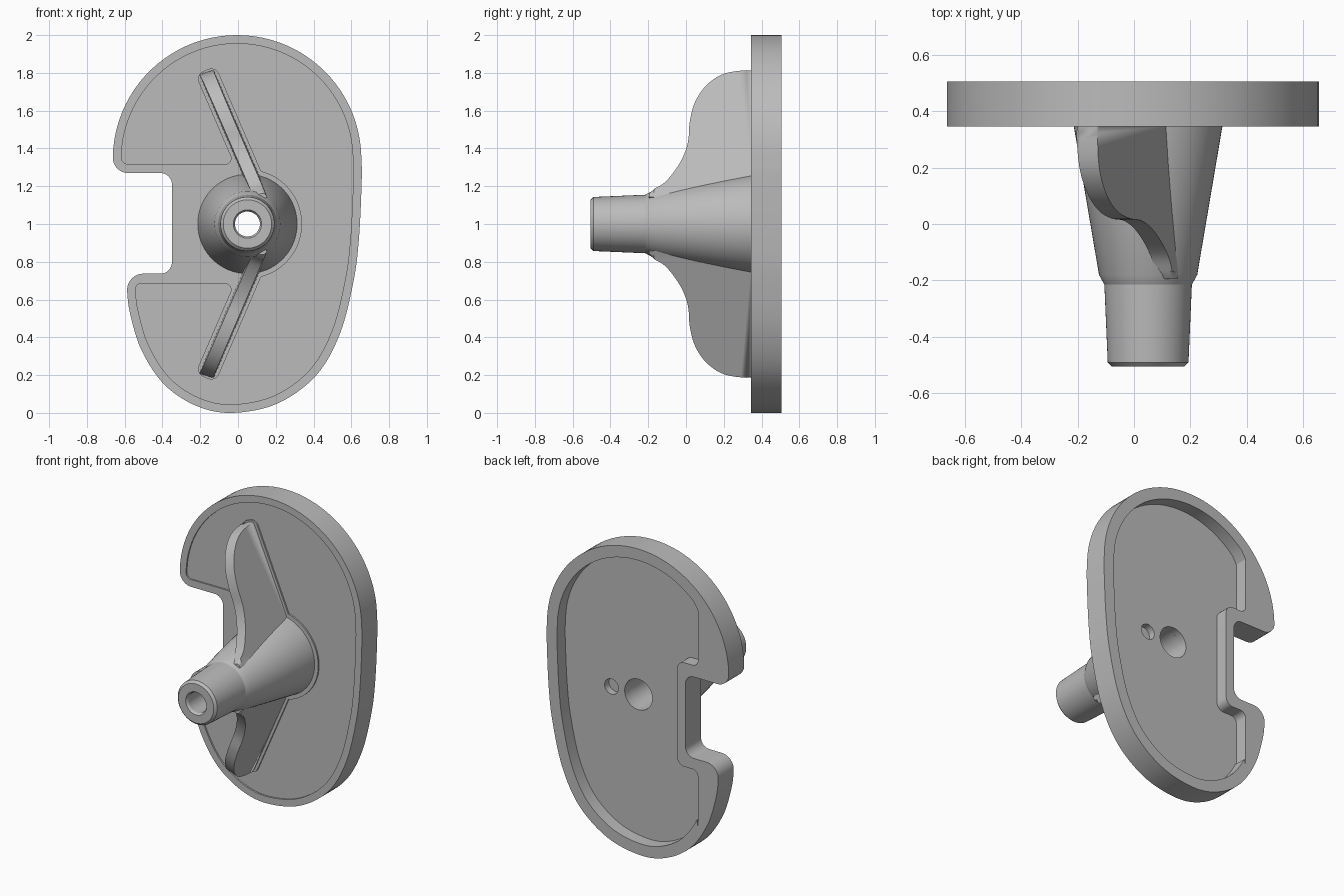
import bpy, bmesh, math
from mathutils import Vector

if "Cube" in bpy.data.objects:
    bpy.data.objects.remove(bpy.data.objects["Cube"])

HUB_X, HUB_Z = 0.05, 1.0
grey = bpy.data.materials.new("cast_grey")
grey.diffuse_color = (0.5, 0.5, 0.5, 1)
grey.use_nodes = True
grey.node_tree.nodes["Principled BSDF"].inputs["Base Color"].default_value = grey.diffuse_color


def finish(name, bm):
    """Turn a bmesh into a named grey object."""
    bmesh.ops.remove_doubles(bm, verts=bm.verts, dist=1e-5)
    bmesh.ops.recalc_face_normals(bm, faces=bm.faces)
    me = bpy.data.meshes.new(name)
    bm.to_mesh(me)
    bm.free()
    me.materials.append(grey)
    ob = bpy.data.objects.new(name, me)
    bpy.context.collection.objects.link(ob)
    return ob


def prism(name, pts, y0, y1):
    """Extrude an (x, z) outline along y."""
    bm = bmesh.new()
    a = [bm.verts.new((p[0], y0, p[1])) for p in pts]
    b = [bm.verts.new((p[0], y1, p[1])) for p in pts]
    bm.faces.new(a)
    bm.faces.new(b[::-1])
    for i in range(len(a)):
        j = (i + 1) % len(a)
        bm.faces.new((a[i], a[j], b[j], b[i]))
    return finish(name, bm)


def rounded(pts, steps=8):
    """Round each (x, z, r) corner; points without r stay as they are."""
    out = []
    for i, p in enumerate(pts):
        c = Vector(p[:2])
        if len(p) < 3:
            out.append(c)
            continue
        u = (Vector(pts[i - 1][:2]) - c).normalized()
        v = (Vector(pts[(i + 1) % len(pts)][:2]) - c).normalized()
        half = u.angle(v) / 2
        t = p[2] / math.tan(half)
        mid = c + (u + v).normalized() * p[2] / math.sin(half)
        a, b = c + u * t - mid, c + v * t - mid
        for k in range(steps + 1):
            d = a.lerp(b, k / steps).normalized() * p[2]
            out.append(mid + d)
    return out


def catmull(pts, steps=8):
    out = []
    q = [Vector(p) for p in pts]
    for i in range(1, len(q) - 2):
        a, b, c, d = q[i - 1:i + 3]
        for k in range(steps):
            t = k / steps
            out.append(0.5 * (2 * b + (c - a) * t + (2 * a - 5 * b + 4 * c - d) * t * t
                              + (3 * b - a - 3 * c + d) * t ** 3))
    return out + [q[-2]]


def inset(path, d):
    out = []
    for i, p in enumerate(path):
        t = (path[min(i + 1, len(path) - 1)] - path[max(i - 1, 0)]).normalized()
        out.append(p + Vector((t.y, -t.x)) * d)
    return out


def circle(x, z, r, n=48):
    return [(x + r * math.cos(2 * math.pi * k / n), z + r * math.sin(2 * math.pi * k / n))
            for k in range(n)]


def cut(ob, cutter):
    m = ob.modifiers.new("cut", 'BOOLEAN')
    m.object, m.operation, m.solver = cutter, 'DIFFERENCE', 'EXACT'
    bpy.context.view_layer.objects.active = ob
    bpy.ops.object.modifier_apply(modifier=m.name)
    bpy.data.objects.remove(cutter)


def smooth(ob, angle=30):
    bpy.ops.object.select_all(action='DESELECT')
    ob.select_set(True)
    bpy.context.view_layer.objects.active = ob
    bpy.ops.object.shade_smooth_by_angle(angle=math.radians(angle))


# Curved edge of the plate, clockwise from the upper lobe to the lower lobe
arc = [Vector((-0.005 + 0.658 * math.cos(math.radians(a)), 1.342 + 0.658 * math.sin(math.radians(a))))
       for a in range(178, 0, -4)]
lower = catmull([(0.63, 1.55), (0.653, 1.345), (0.654, 1.2), (0.64, 0.92), (0.612, 0.7), (0.54, 0.42),
                 (0.415, 0.2), (0.21, 0.05), (-0.03, 0.0), (-0.22, 0.037), (-0.39, 0.15),
                 (-0.51, 0.33), (-0.57, 0.52), (-0.587, 0.645), (-0.587, 0.75)])
shell = arc + lower
tup = lambda path: [tuple(p) for p in path]

# Plate with the square notch in its left side
outline = rounded(tup(shell) + [(-0.587, 0.737, 0.085), (-0.35, 0.737, 0.06),
                                (-0.35, 1.27, 0.06), (-0.663, 1.27, 0.08)])
plate = prism("plate", outline, 0.345, 0.505)

# Shallow front recess that leaves a border round the rim, hub and fins
fin_pad = [(-0.021, 1.317, 0.03), (-0.225, 1.79, 0.045), (-0.119, 1.838, 0.045), (0.122, 1.28)]
hub_arc = [(HUB_X + 0.289 * math.cos(math.radians(a)), 1 + 0.289 * math.sin(math.radians(a)))
           for a in range(72, -73, -6)]
mirrored = [(p[0], 2 - p[1]) + tuple(p[2:]) for p in reversed(fin_pad)]
front = rounded(tup(inset(shell, 0.045)) + [(-0.54, 0.683, 0.025)]
                + mirrored[::-1][:1] + mirrored[::-1][1:] + hub_arc[::-1] + fin_pad[::-1]
                + [(-0.617, 1.317, 0.035)])
cut(plate, prism("front_cutter", front, 0.2, 0.355))

# Deeper pocket in the back, stopping short of both lobes
back = [p for p in inset(shell, 0.075) if p.x > -0.435]
back = rounded(tup(back) + [(-0.44, 0.3), (-0.44, 0.665, 0.04), (-0.29, 0.665, 0.05),
                            (-0.29, 1.345, 0.05), (-0.44, 1.345, 0.04), (-0.44, 1.712)])
cut(plate, prism("back_cutter", back, 0.42, 0.7))

# Main bore and small locating hole
cut(plate, prism("bore_cutter", circle(HUB_X, HUB_Z, 0.1), 0.2, 0.7))
cut(plate, prism("pin_cutter", circle(0.245, HUB_Z, 0.05, 32), 0.362, 0.7))
smooth(plate)

# Hollow tapered hub
bm = bmesh.new()
rings = [(0.1, 0.375), (0.263, 0.375), (0.263, 0.345), (0.174, -0.18), (0.155, -0.215),
         (0.143, -0.49), (0.128, -0.505), (0.075, -0.505), (0.066, -0.49)]
loops = [[bm.verts.new((x, y, z)) for x, z in circle(HUB_X, HUB_Z, r, 64)] for r, y in rings]
for a, b in zip(loops, loops[1:] + loops[:1]):
    for i in range(64):
        j = (i + 1) % 64
        bm.faces.new((a[i], a[j], b[j], b[i]))
smooth(finish("hub", bm), 20)

# Two slanted fins with an S-shaped front edge
edge = catmull([(-0.2, 0.1), (-0.195, 0.157), (-0.11, 0.21), (-0.03, 0.316), (0.01, 0.42), (0.02, 0.53),
                (0.048, 0.634), (0.11, 0.724), (0.206, 0.785), (0.352, 0.804), (0.5, 0.804)], 5)
for name, side in (("upper_fin", 1), ("lower_fin", -1)):
    bm = bmesh.new()
    prof = [(0.352, 0.13), (-0.195, 0.13)] + tup(edge)
    rows = []
    for s in (-1, 1):
        rows.append([bm.verts.new((0.18 - 0.432 * d + s * (0.031 + 0.02 * max(y, 0)), y,
                                   1 + side * (d + s * 0.012))) for y, d in prof])
    bm.faces.new(rows[0])
    bm.faces.new(rows[1][::-1])
    n = len(prof)
    for i in range(n):
        j = (i + 1) % n
        bm.faces.new((rows[0][i], rows[0][j], rows[1][j], rows[1][i]))
    # round over the long front edges
    bm.edges.ensure_lookup_table()
    long_edges = [bm.edges.get((r[i], r[i + 1])) for r in rows for i in range(2, n - 1)]
    bmesh.ops.bevel(bm, geom=long_edges, offset=0.02, segments=4, profile=0.5, affect='EDGES')
    smooth(finish(name, bm), 35)
